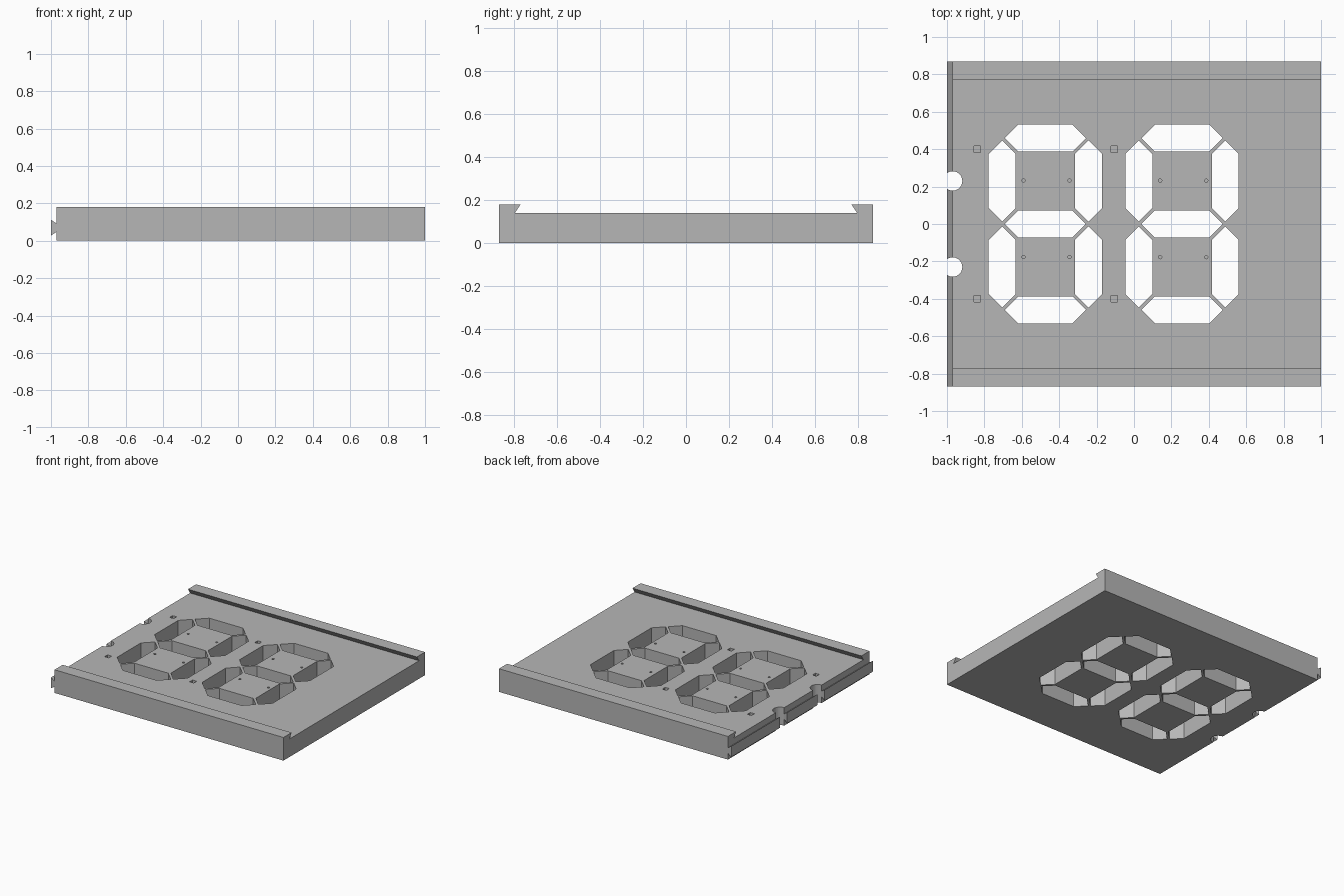
import bpy
import bmesh
import math
from mathutils import Vector

cube = bpy.data.objects.get("Cube")
if cube:
    bpy.data.objects.remove(cube, do_unlink=True)

grey = bpy.data.materials.new("plain grey")
grey.use_nodes = True
COLOUR = (0.47, 0.47, 0.47, 1)
grey.diffuse_color = COLOUR
grey.node_tree.nodes["Principled BSDF"].inputs["Base Color"].default_value = COLOUR


def add_prism(bm, points, direction):
    """Extrude a flat outline of 3D points along a direction."""
    face = bm.faces.new([bm.verts.new(p) for p in points])
    grown = bmesh.ops.extrude_face_region(bm, geom=[face], use_keep_orig=True)
    verts = [v for v in grown["geom"] if isinstance(v, bmesh.types.BMVert)]
    bmesh.ops.translate(bm, verts=verts, vec=Vector(direction))


def make_object(name, bm):
    bmesh.ops.recalc_face_normals(bm, faces=bm.faces)
    mesh = bpy.data.meshes.new(name)
    bm.to_mesh(mesh)
    bm.free()
    mesh.materials.append(grey)
    obj = bpy.data.objects.new(name, mesh)
    bpy.context.collection.objects.link(obj)
    return obj


def combine(target, other, operation):
    """Apply a boolean and discard the helper."""
    mod = target.modifiers.new(operation.title(), 'BOOLEAN')
    mod.operation = operation
    mod.solver = 'EXACT'
    mod.object = other
    bpy.context.view_layer.objects.active = target
    bpy.ops.object.modifier_apply(modifier=mod.name)
    bpy.data.objects.remove(other, do_unlink=True)


def ring(cx, cy, z, radius, sides, turn=0.0):
    angles = [turn + 2 * math.pi * i / sides for i in range(sides)]
    return [(cx + radius * math.cos(a), cy + radius * math.sin(a), z) for a in angles]


DEPTH = 0.87   # half size along y
EDGE = -0.97   # side carrying the tongue
FLOOR = 0.14   # top of the panel between the rails

# Panel with two undercut rails
half = [(DEPTH, 0), (DEPTH, 0.18), (0.77, 0.18), (0.797, FLOOR)]
profile = half + [(-y, z) for y, z in reversed(half)]
bm = bmesh.new()
add_prism(bm, [(EDGE, y, z) for y, z in profile], (1 - EDGE, 0, 0))
panel = make_object("display_panel", bm)

# Dovetail tongue along one side
bm = bmesh.new()
outline = [(-1, 0.028), (EDGE, 0.048), (-0.94, 0.048),
           (-0.94, 0.092), (EDGE, 0.092), (-1, 0.112)]
add_prism(bm, [(x, -DEPTH, z) for x, z in outline], (0, 2 * DEPTH, 0))
combine(panel, make_object("tongue", bm), 'UNION')

# Cutters for every opening
bm = bmesh.new()


def cut_segment(cx, cy, upright):
    long, thick = 0.217, 0.072
    flat = long - thick
    shape = [(-long, 0), (-flat, -thick), (flat, -thick),
             (long, 0), (flat, thick), (-flat, thick)]
    if upright:
        shape = [(-v, u) for u, v in shape]
    add_prism(bm, [(cx + u, cy + v, -0.1) for u, v in shape], (0, 0, 0.4))


for centre in (-0.474, 0.257):
    # Seven segment openings of a digit
    for row in (-1, 0, 1):
        cut_segment(centre, row * 0.459, False)
    for side in (-1, 1):
        for row in (-1, 1):
            cut_segment(centre + side * 0.231, row * 0.23, True)
        # Small blind pin holes
        for y in (0.232, -0.177):
            add_prism(bm, ring(centre + 0.006 + side * 0.123, y, 0.07, 0.009, 12), (0, 0, 0.2))

# Round notches in the tongue side, and shallow square pockets
for side in (-1, 1):
    add_prism(bm, ring(EDGE, side * 0.23, -0.1, 0.052, 32), (0, 0, 0.4))
    for x in (-0.838, -0.106):
        add_prism(bm, ring(x, side * 0.4, FLOOR - 0.02, 0.025, 4, math.pi / 4), (0, 0, 0.1))

combine(panel, make_object("opening_cutter", bm), 'DIFFERENCE')

# Crisp flat faces
for poly in panel.data.polygons:
    poly.use_smooth = False
    poly.material_index = 0
